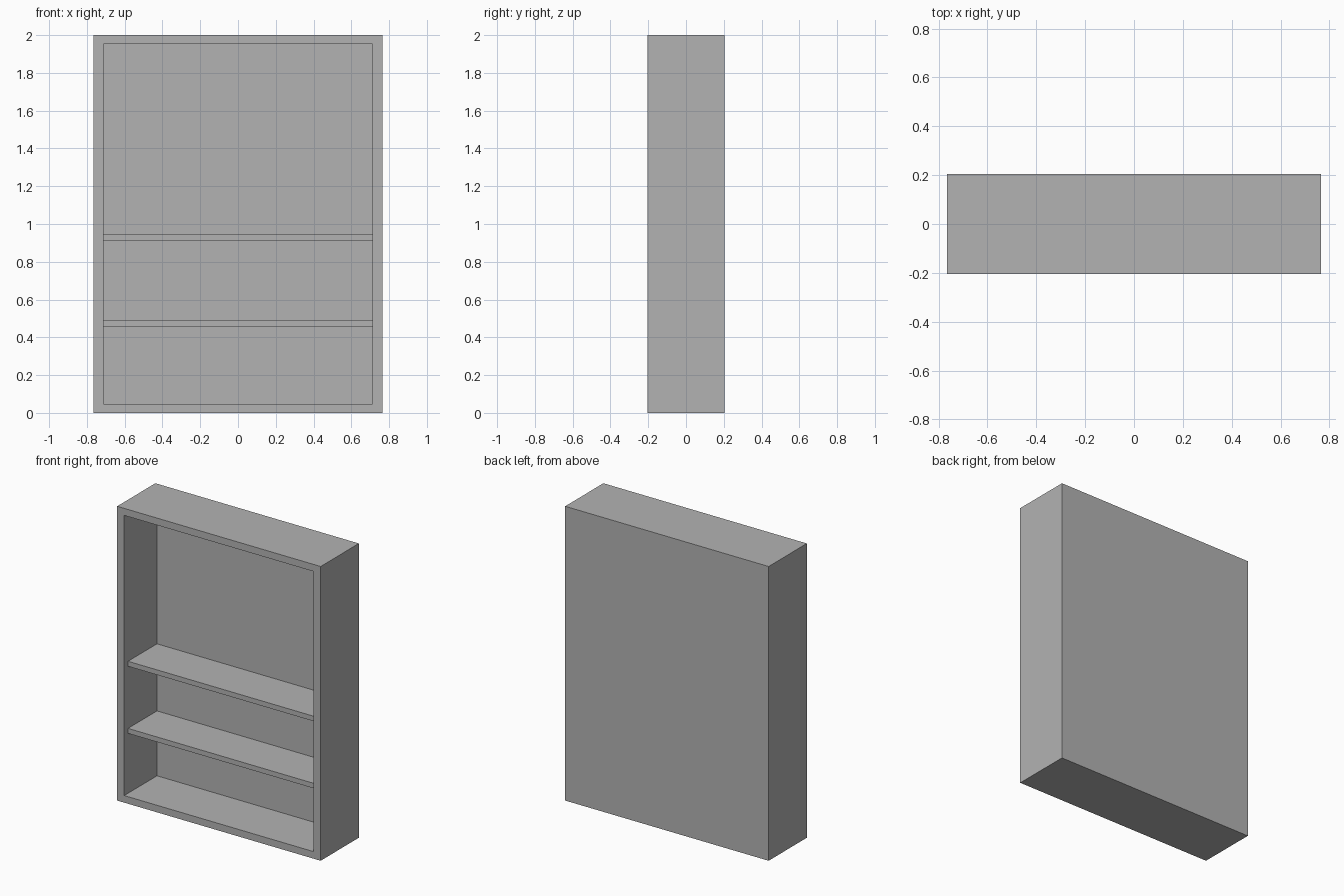
import bpy
import bmesh
from math import copysign

default_cube = bpy.data.objects.get("Cube")
if default_cube:
    bpy.data.objects.remove(default_cube, do_unlink=True)

# Outer size, opening and depths
HALF_W, HALF_D, HEIGHT = 0.765, 0.205, 2.0
INNER_W, RIM_Z = 0.712, 0.048
BACK_Y = 0.147
SHELF_FRONT = -0.164
SHELF_THICK = 0.034

grey = bpy.data.materials.new("plain_grey")
grey.use_nodes = True
grey.diffuse_color = (0.45, 0.45, 0.45, 1)
grey.node_tree.nodes["Principled BSDF"].inputs["Base Color"].default_value = grey.diffuse_color


def box_mesh(x0, x1, y0, y1, z0, z1):
    bm = bmesh.new()
    bmesh.ops.create_cube(bm, size=1)
    for v in bm.verts:
        v.co.x = x1 if v.co.x > 0 else x0
        v.co.y = y1 if v.co.y > 0 else y0
        v.co.z = z1 if v.co.z > 0 else z0
    return bm


def finish(bm, name):
    mesh = bpy.data.meshes.new(name)
    bm.normal_update()
    bm.to_mesh(mesh)
    bm.free()
    mesh.materials.append(grey)
    obj = bpy.data.objects.new(name, mesh)
    bpy.context.collection.objects.link(obj)
    return obj


# Cabinet: one solid box whose front is inset and pushed in to form the recess
bm = box_mesh(-HALF_W, HALF_W, -HALF_D, HALF_D, 0, HEIGHT)
bm.normal_update()
front = min(bm.faces, key=lambda f: f.calc_center_median().y)
bmesh.ops.inset_region(bm, faces=[front], thickness=0.05)
for v in front.verts:
    v.co.x = copysign(INNER_W, v.co.x)
    v.co.z = RIM_Z if v.co.z < HEIGHT / 2 else HEIGHT - RIM_Z
floor = bmesh.ops.extrude_discrete_faces(bm, faces=[front])["faces"][0]
for v in floor.verts:
    v.co.y = BACK_Y
finish(bm, "cabinet_case")

# Shelves, set slightly back from the front rim
for name, z in (("lower_shelf", 0.455), ("upper_shelf", 0.911)):
    finish(box_mesh(-INNER_W, INNER_W, SHELF_FRONT, BACK_Y, z, z + SHELF_THICK), name)
